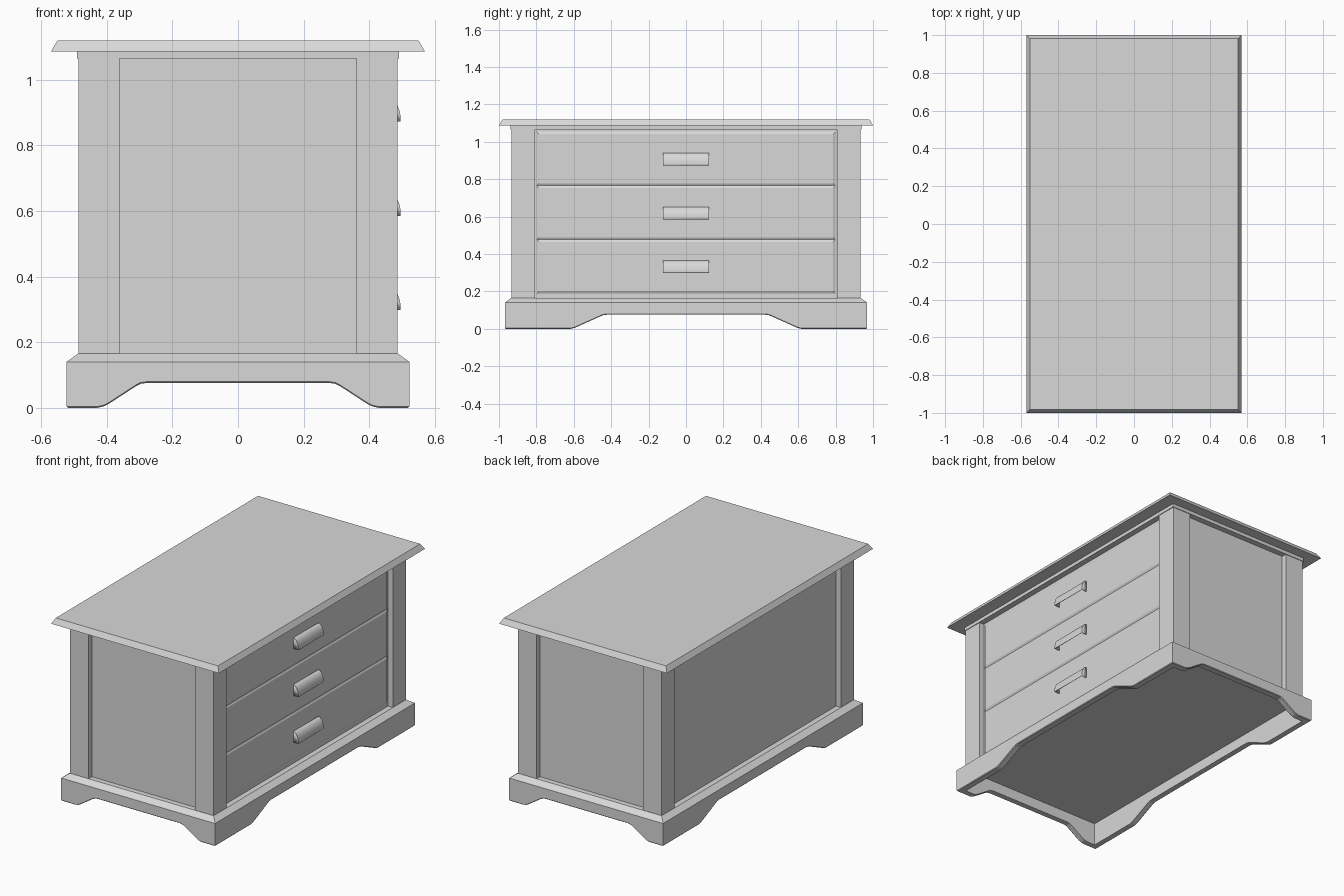
import bpy, bmesh, math

if "Cube" in bpy.data.objects:
    bpy.data.objects.remove(bpy.data.objects["Cube"])

grey = bpy.data.materials.new("painted grey")
grey.diffuse_color = (0.69, 0.69, 0.69, 1)
grey.use_nodes = True
grey.node_tree.nodes["Principled BSDF"].inputs["Base Color"].default_value = grey.diffuse_color


def make(name, verts, faces):
    bm = bmesh.new()
    vs = [bm.verts.new(v) for v in verts]
    for f in faces:
        bm.faces.new([vs[i] for i in f])
    bmesh.ops.recalc_face_normals(bm, faces=bm.faces)
    me = bpy.data.meshes.new(name)
    bm.to_mesh(me)
    bm.free()
    me.materials.append(grey)
    ob = bpy.data.objects.new(name, me)
    bpy.context.collection.objects.link(ob)
    return ob


def slab(name, hx, hy, z0, z1, inset=0.0, cx=0.0, cy=0.0):
    """Box, optionally narrowing towards the top by inset."""
    verts = [(cx + sx * (hx - d), cy + sy * (hy - d), z)
             for z, d in ((z0, 0), (z1, inset))
             for sx, sy in ((-1, -1), (1, -1), (1, 1), (-1, 1))]
    return make(name, verts, [(3, 2, 1, 0), (4, 5, 6, 7)] +
                [(i, (i + 1) % 4, 4 + (i + 1) % 4, 4 + i) for i in range(4)])


BX, BY = 0.523, 0.969      # plinth half sizes
CX, CY = 0.487, 0.933      # carcass half sizes
POST = 0.126
REC = 0.032                # panel recess
Z0, Z1 = 0.165, 1.066      # carcass bottom and top

# Top board and the band below it
slab("top_board", 0.57, 1.0, 1.087, 1.12, 0.019)
slab("top_band", 0.491, 0.937, Z1, 1.087)

# Corner posts
for sx in (-1, 1):
    for sy in (-1, 1):
        slab("corner_post", POST / 2, POST / 2, Z0, Z1, 0,
             sx * (CX - POST / 2), sy * (CY - POST / 2))

# Recessed carcass panels
slab("carcass", CX - REC, CY - REC, Z0, Z1)

# Plinth: chamfered moulding above arched skirt boards with mitred corners
T = 0.038
slab("plinth_moulding", BX, BY, 0.14, Z0, 0.035)


def skirt(name, half, dist, arch, to_xy):
    right = [(half, 0.0)] + arch
    low = right + [(-u, z) for u, z in reversed(right)]
    prof = low + [(-half, 0.14), (half, 0.14)]
    n = len(prof)

    def ring(d, lift=0.0):
        return [to_xy(math.copysign(min(abs(u), half - d), u), dist - d)
                + (z if z > 0.13 else z + lift,) for u, z in prof]
    # Rings: outer face, eased lower edge, inner face
    rings = [ring(0, 0.004), ring(0.004), ring(T)]
    faces = [tuple(range(n)), tuple(range(3 * n - 1, 2 * n - 1, -1))]
    for r in (0, n):
        faces += [(r + i, r + (i + 1) % n, r + n + (i + 1) % n, r + n + i)
                  for i in range(n) if i not in (n - 3, n - 1)]
    make(name, sum(rings, []), faces)


arch_x = [(0.428, 0.0), (0.410, 0.004), (0.394, 0.012),
          (0.311, 0.066), (0.297, 0.073), (0.276, 0.076)]
arch_y = [(0.617, 0.0), (0.599, 0.004), (0.580, 0.012),
          (0.460, 0.066), (0.443, 0.073), (0.420, 0.076)]
for s in (-1, 1):
    skirt("end_skirt", BX, BY, arch_x, lambda u, d: (u, s * d))
    skirt("side_skirt", BY, BX, arch_y, lambda u, d: (s * d, u))

# Drawer fronts with shallow chamfered edges, and a cup pull on each
PITCH, FACE, CH, DEEP = 0.2885, 0.461, 0.012, 0.006
for k in range(3):
    zb = 0.189 + PITCH * k
    verts = [(x, sy * (0.799 - d), zc)
             for x, d in ((FACE - DEEP, 0), (FACE, CH))
             for sy, zc in ((-1, zb + d), (1, zb + d),
                            (1, zb + PITCH - d), (-1, zb + PITCH - d))]
    make("drawer_front", verts, [(0, 1, 2, 3), (4, 5, 6, 7)] +
         [(i, (i + 1) % 4, 4 + (i + 1) % 4, 4 + i) for i in range(4)])

    # Cup pull: curved shell, closed at the ends and open below
    zh, n, depth, height = 0.873 - 0.2875 * (2 - k), 10, 0.035, 0.067
    arc = [(FACE + depth * math.sin(a), zh + 0.008 + (height - 0.008) * math.cos(a))
           for a in (math.pi / 2 * i / (n - 1) for i in range(n))]
    prof = [(FACE, zh)] + arc + [(FACE + depth, zh)]
    m = len(prof)
    pull = make("cup_pull", [(x, sy * 0.122, z) for sy in (-1, 1) for x, z in prof],
                [tuple(range(m)), tuple(range(m, 2 * m))] +
                [(i, i + 1, m + i + 1, m + i) for i in range(1, m - 1)])
    mod = pull.modifiers.new("thickness", 'SOLIDIFY')
    mod.thickness = 0.004
    mod.offset = -1
    bpy.context.view_layer.objects.active = pull
    pull.select_set(True)
    bpy.ops.object.shade_smooth_by_angle(angle=math.radians(30))
    pull.select_set(False)
